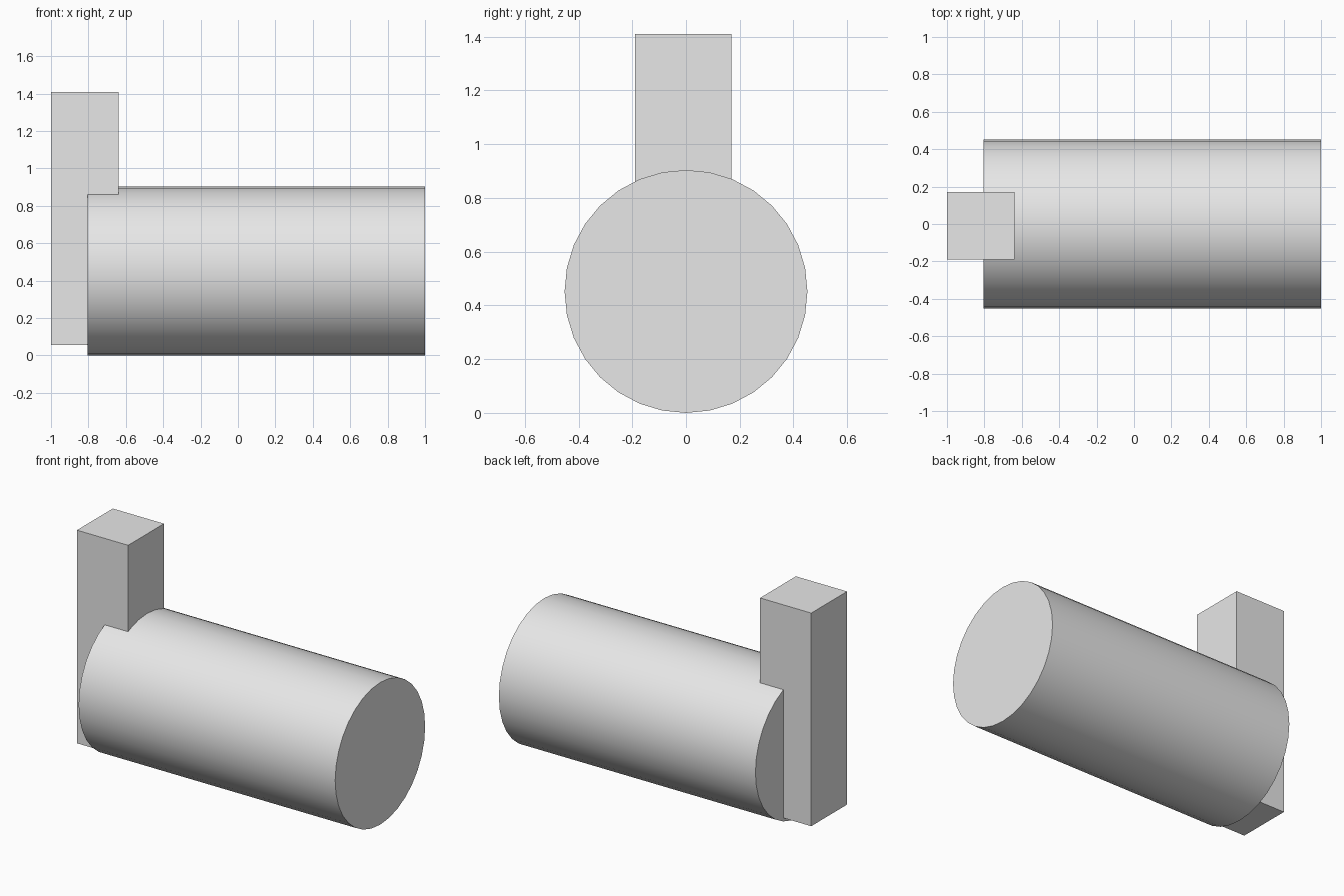
import bpy
import math

cube = bpy.data.objects.get("Cube")
if cube:
    bpy.data.objects.remove(cube, do_unlink=True)

# Single plain grey material
grey = bpy.data.materials.new("light_grey")
grey.use_nodes = True
color = (0.8, 0.8, 0.8, 1.0)
grey.diffuse_color = color
grey.node_tree.nodes["Principled BSDF"].inputs["Base Color"].default_value = color


def finish(name):
    obj = bpy.context.object
    obj.name = name
    obj.data.materials.append(grey)
    bpy.ops.object.transform_apply(location=False, rotation=True, scale=True)
    return obj


# Horizontal barrel lying along x, with a vertex line on top
radius = 0.452
bpy.ops.mesh.primitive_cylinder_add(
    vertices=32, radius=radius, depth=1.805,
    location=(0.0975, 0, radius), rotation=(0, math.pi / 2, 0))
finish("barrel")
bpy.ops.object.shade_smooth_by_angle(angle=math.radians(30))

# Square upright post overlapping the end of the barrel
low = (-1.0, -0.19, 0.055)
high = (-0.64, 0.17, 1.41)
bpy.ops.mesh.primitive_cube_add(
    size=1, location=[(a + b) / 2 for a, b in zip(low, high)])
bpy.context.object.scale = [b - a for a, b in zip(low, high)]
finish("post")
